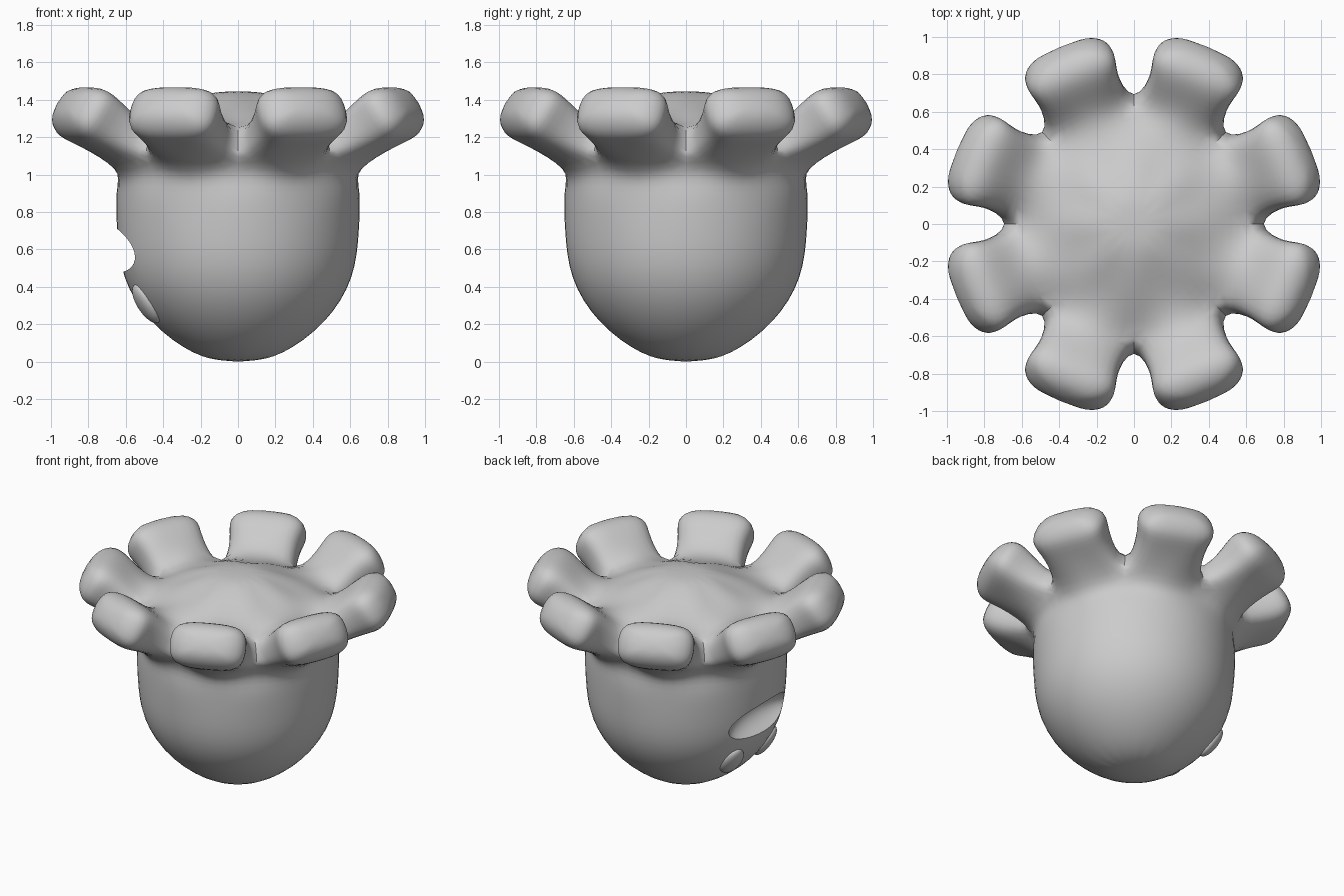
import bpy, bmesh, math
from mathutils import Vector

if "Cube" in bpy.data.objects:
    bpy.data.objects.remove(bpy.data.objects["Cube"])

N = 16                      # ring points: even = gap between arms, odd = arm middle
STEP = 2 * math.pi / N


def polar(i, r, z):
    return Vector((r * math.cos(i * STEP), r * math.sin(i * STEP), z))


bm = bmesh.new()


def ring(even, odd):
    return [bm.verts.new(polar(i, *(odd if i % 2 else even))) for i in range(N)]


def bridge(a, b):
    n = len(a)
    for i in range(n):
        bm.faces.new((a[i], a[(i + 1) % n], b[(i + 1) % n], b[i]))


def fan(loop, z):
    c = bm.verts.new((0, 0, z))
    for i in range(N):
        bm.faces.new((loop[i], loop[(i + 1) % N], c))


# Rounded head (hangs below the arms)
profile = [(.24, .05), (.46, .215), (.605, .45), (.645, .70), (.65, .90)]
rings = [ring(p, p) for p in profile]
low = ring((.665, 1.06), (.69, 1.02))
rings.append(low)
fan(rings[0], 0.0)
for a, b in zip(rings, rings[1:]):
    bridge(a, b)

# Shallow dome between the arms
high = ring((.61, 1.25), (.60, 1.325))
valley = ring((.43, 1.335), (.43, 1.325))
dome = ring((.2, 1.42), (.2, 1.42))
bridge(high, valley)
bridge(valley, dome)
fan(dome, 1.445)

# Gaps between neighbouring arms
gap = {i: bm.verts.new(polar(i, .685, 1.15)) for i in range(0, N, 2)}

# Eight stubby arms, each swept outward and upward
section = [(0, -1), (.8, -.82), (1, 0), (.8, .82), (0, 1), (-.8, .82), (-1, 0), (-.8, -.82)]
for i in range(1, N, 2):
    j, k = (i + 1) % N, i - 1
    prev = [low[i], low[j], gap[j], high[j], high[i], high[k], gap[k], low[k]]
    out, side = polar(i, 1, 0), polar(i + 4, 1, 0)
    for s, w, t in [(1.34, .228, .142), (1.485, .245, .145), (1.565, .15, .08)]:
        loop = []
        for u, v in section:
            n = .668 + v * t
            p = out * (.85 * s - .52 * n) + side * (u * w)
            p.z = .52 * s + .85 * n
            loop.append(bm.verts.new(p))
        bridge(prev, loop)
        prev = loop
    bm.faces.new(prev)

bmesh.ops.recalc_face_normals(bm, faces=bm.faces[:])
me = bpy.data.meshes.new("body")
bm.to_mesh(me)
bm.free()
body = bpy.data.objects.new("body", me)
bpy.context.collection.objects.link(body)
sub = body.modifiers.new("smooth", 'SUBSURF')
sub.levels = sub.render_levels = 2

# Adjust the cage so the smoothed surface passes through the chosen points
target = [v.co.copy() for v in me.vertices]
for _ in range(6):
    dg = bpy.context.evaluated_depsgraph_get()
    dg.update()
    now = [v.co.copy() for v in body.evaluated_get(dg).data.vertices[:len(target)]]
    for v, t, c in zip(me.vertices, target, now):
        v.co += (t - c) * .9
    me.update()


def ellipsoid(name, loc, scale, rot=(0, 0, 0)):
    bpy.ops.mesh.primitive_uv_sphere_add(segments=32, ring_count=16, location=loc, rotation=rot)
    ob = bpy.context.object
    ob.name = name
    for v in ob.data.vertices:
        v.co = Vector(a * b for a, b in zip(v.co, scale))
    return ob


def smooth(ob):
    bpy.ops.object.select_all(action='DESELECT')
    ob.select_set(True)
    bpy.context.view_layer.objects.active = ob
    bpy.ops.object.shade_smooth_by_angle(angle=math.radians(40))


# Wide curved mouth carved into the -x side
cutter = ellipsoid("mouth_cutter", (-.635, 0, .595), (.145, .38, .115))
for v in cutter.data.vertices:
    v.co.z -= .3 * v.co.y ** 2
cutter.hide_render = True
cut = body.modifiers.new("mouth", 'BOOLEAN')
cut.operation, cut.solver, cut.object = 'DIFFERENCE', 'EXACT', cutter
bpy.context.view_layer.objects.active = body
for name in ("smooth", "mouth"):
    bpy.ops.object.modifier_apply(modifier=name)
bpy.data.objects.remove(cutter)
smooth(body)

# Two flattened eyes beside the mouth
for sgn, name in ((1, "eye_back"), (-1, "eye_front")):
    a = math.pi - sgn * math.radians(21)
    loc = (.525 * math.cos(a), .525 * math.sin(a), .31)
    smooth(ellipsoid(name, loc, (.045, .08, .12), (0, math.radians(33), a)))
